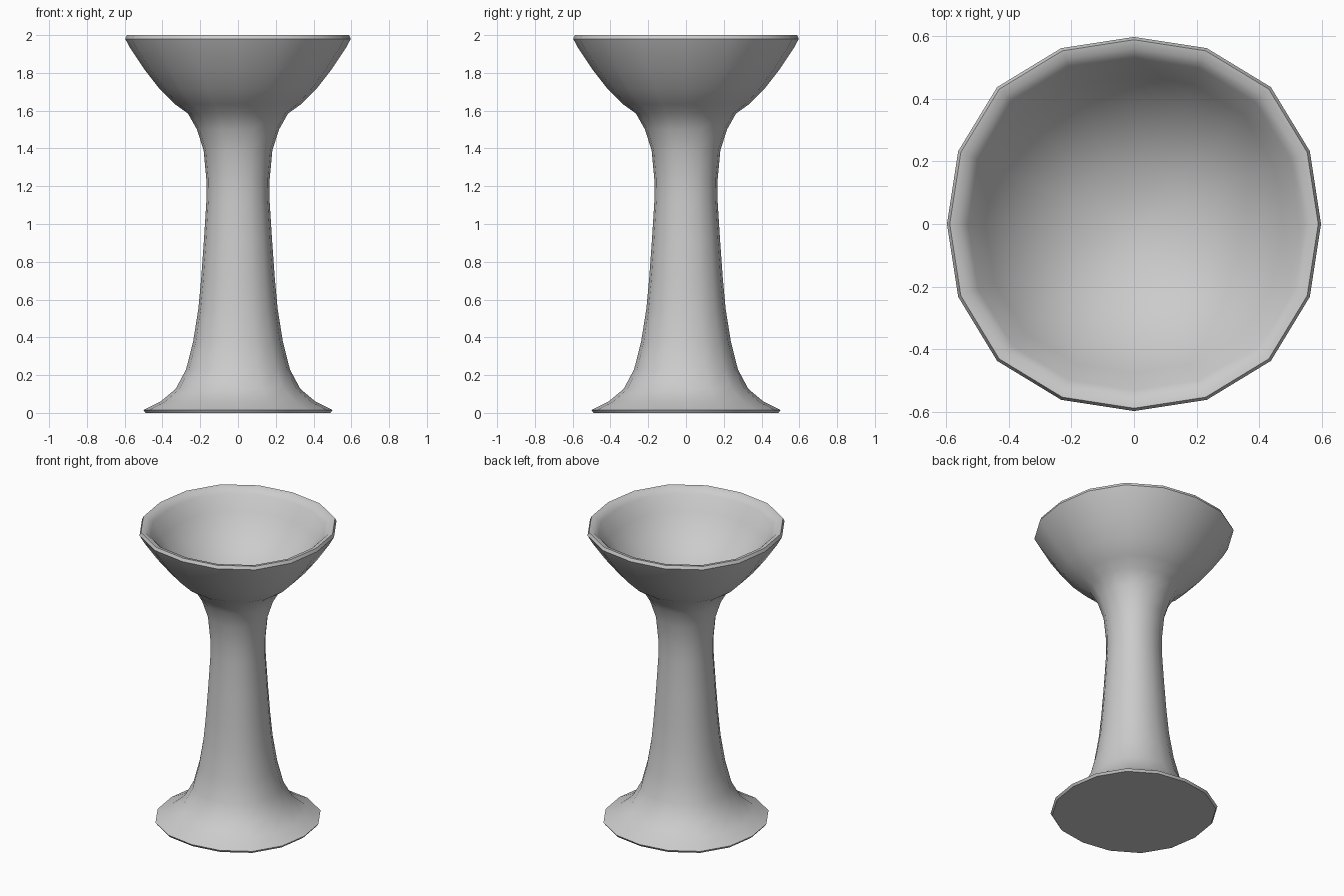
import bpy, bmesh, math

if "Cube" in bpy.data.objects:
    bpy.data.objects.remove(bpy.data.objects["Cube"])

SIDES = 16

# Profile (radius, height): foot, stem, outer bowl, rim, inner bowl
profile = [
    (0.49, 0.0), (0.50, 0.015), (0.41, 0.06), (0.33, 0.127), (0.275, 0.23),
    (0.238, 0.375), (0.21, 0.55), (0.195, 0.71), (0.18, 0.92), (0.167, 1.13),
    (0.168, 1.24), (0.182, 1.39), (0.217, 1.50), (0.265, 1.585),
    (0.335, 1.635), (0.415, 1.715), (0.493, 1.815), (0.57, 1.93),
    (0.597, 1.98), (0.588, 2.0), (0.56, 1.995), (0.53, 1.965),
    (0.475, 1.87), (0.40, 1.775), (0.30, 1.69), (0.20, 1.64), (0.10, 1.61),
]


def lathe(name, points, floor_z):
    """Revolve a profile; the section is very slightly squared off."""
    bm = bmesh.new()
    rings = []
    for r, z in points:
        ring = []
        for i in range(SIDES):
            a = 2 * math.pi * i / SIDES
            k = r * (1 + 0.035 * math.sin(2 * a) ** 2)
            ring.append(bm.verts.new((k * math.cos(a), k * math.sin(a), z)))
        rings.append(ring)
    for lo, hi in zip(rings, rings[1:]):
        for i in range(SIDES):
            j = (i + 1) % SIDES
            bm.faces.new((lo[i], lo[j], hi[j], hi[i]))
    # Flat underside and bowl floor
    bm.faces.new(rings[0][::-1])
    centre = bm.verts.new((0, 0, floor_z))
    for i in range(SIDES):
        bm.faces.new((rings[-1][i], rings[-1][(i + 1) % SIDES], centre))
    bmesh.ops.recalc_face_normals(bm, faces=bm.faces)
    mesh = bpy.data.meshes.new(name)
    bm.to_mesh(mesh)
    bm.free()
    obj = bpy.data.objects.new(name, mesh)
    bpy.context.collection.objects.link(obj)
    return obj


goblet = lathe("pedestal_bowl", profile, 1.60)
bpy.context.view_layer.objects.active = goblet
goblet.select_set(True)
bpy.ops.object.shade_smooth_by_angle(angle=math.radians(50))
